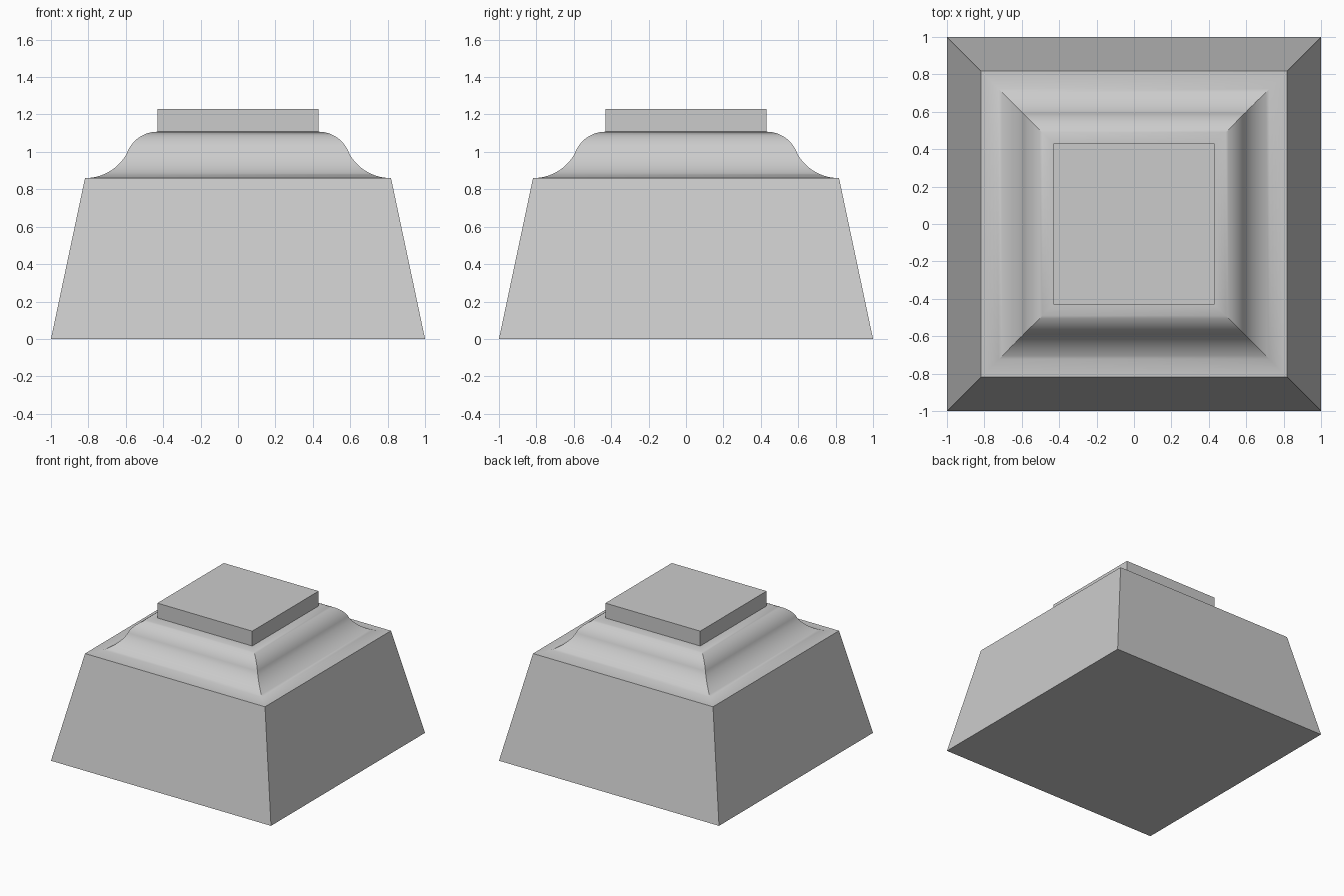
import bpy
import bmesh
from math import atan2, sin, cos, radians

if "Cube" in bpy.data.objects:
    bpy.data.objects.remove(bpy.data.objects["Cube"])


def square_loft(name, profile):
    """Stack square rings from (half width, height) pairs and cap both ends."""
    bm = bmesh.new()
    rings = [[bm.verts.new((sx * h, sy * h, z))
              for sx, sy in ((-1, -1), (1, -1), (1, 1), (-1, 1))]
             for h, z in profile]
    for low, high in zip(rings, rings[1:]):
        for i in range(4):
            j = (i + 1) % 4
            bm.faces.new((low[i], low[j], high[j], high[i]))
    bm.faces.new(rings[0][::-1])
    bm.faces.new(rings[-1])
    mesh = bpy.data.meshes.new(name)
    bm.to_mesh(mesh)
    bm.free()
    obj = bpy.data.objects.new(name, mesh)
    bpy.context.collection.objects.link(obj)
    return obj


def arc(start, end, steps=14):
    """Circular arc that leaves start horizontally and passes through end."""
    dx, dz = end[0] - start[0], end[1] - start[1]
    angle = 2 * atan2(abs(dz), abs(dx))
    r = abs(dx) / sin(angle)
    sx, sz = (1 if dx > 0 else -1), (1 if dz > 0 else -1)
    return [(start[0] + sx * r * sin(angle * i / steps),
             start[1] + sz * r * (1 - cos(angle * i / steps)))
            for i in range(steps + 1)]


# Tapered block
square_loft("tapered_base", [(1, 0), (0.818, 0.86)])

# S-curved moulding: concave foot running into a convex shoulder
bend = (0.595, 0.99)
foot = arc((0.817, 0.86), bend)
shoulder = arc((0.43, 1.108), bend)[::-1]
moulding = square_loft("curved_moulding", foot + shoulder[1:])
bpy.context.view_layer.objects.active = moulding
moulding.select_set(True)
bpy.ops.object.shade_smooth_by_angle(angle=radians(30))

# Flat top plate
square_loft("top_plate", [(0.431, 1.108), (0.431, 1.23)])
